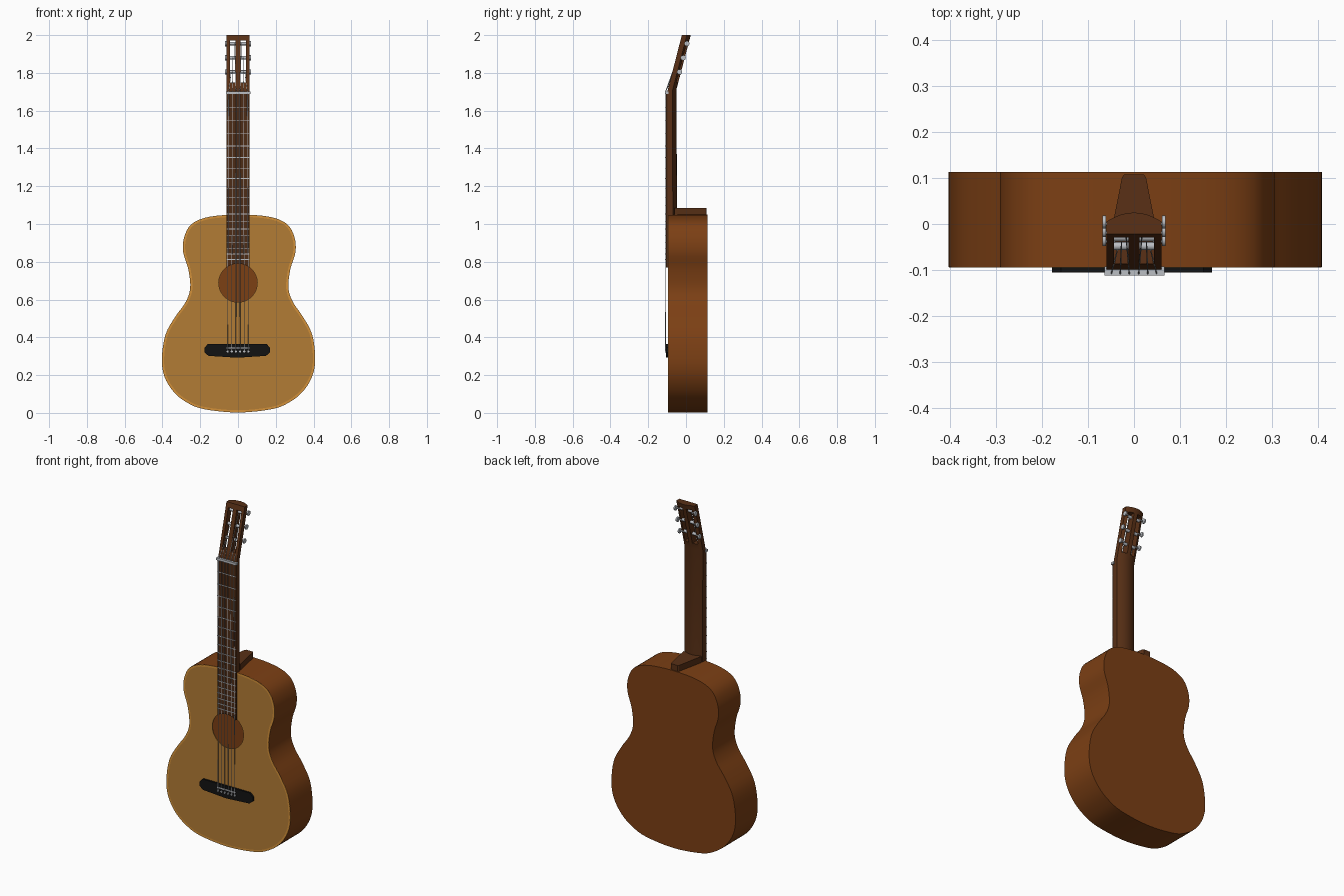
import bpy, bmesh, math
from mathutils import Vector

if "Cube" in bpy.data.objects:
    bpy.data.objects.remove(bpy.data.objects["Cube"])


def material(name, rgb):
    m = bpy.data.materials.new(name)
    m.diffuse_color = (*rgb, 1)
    m.use_nodes = True
    m.node_tree.nodes["Principled BSDF"].inputs["Base Color"].default_value = m.diffuse_color
    return m


SPRUCE = material("spruce", (0.45, 0.2, 0.035))
TRIM = material("trim", (0.65, 0.28, 0.04))
WOOD = material("red_wood", (0.2, 0.05, 0.007))
NECK = material("neck_wood", (0.1, 0.03, 0.008))
BOARD = material("board_wood", (0.075, 0.025, 0.008))
BLACK = material("black", (0.006, 0.006, 0.006))
METAL = material("metal", (0.5, 0.52, 0.55))


def activate(ob):
    bpy.ops.object.select_all(action='DESELECT')
    ob.select_set(True)
    bpy.context.view_layer.objects.active = ob


def link(name, data, mat):
    ob = bpy.data.objects.new(name, data)
    bpy.context.collection.objects.link(ob)
    data.materials.append(mat)
    activate(ob)
    return ob


def smooth(ob, degrees=35):
    activate(ob)
    bpy.ops.object.shade_smooth_by_angle(angle=math.radians(degrees))


def plate(name, loops, lo, hi, mat, upright=True):
    """Flat plate from closed outlines (inner loops are holes)."""
    cu = bpy.data.curves.new(name, 'CURVE')
    cu.dimensions = '2D'
    cu.fill_mode = 'BOTH'
    cu.extrude = (hi - lo) / 2
    for loop in loops:
        sp = cu.splines.new('POLY')
        sp.points.add(len(loop) - 1)
        for p, (a, b) in zip(sp.points, loop):
            p.co = (a, b, 0, 1)
        sp.use_cyclic_u = True
        sp.use_smooth = False
    ob = link(name, cu, mat)
    mid = (lo + hi) / 2
    if upright:
        ob.rotation_euler.x = math.pi / 2
        ob.location.y = mid
    else:
        ob.location.z = mid
    bpy.ops.object.convert(target='MESH')
    return bpy.context.object


def box(name, lo, hi, mat):
    bm = bmesh.new()
    bmesh.ops.create_cube(bm, size=1)
    for v in bm.verts:
        v.co = [(l + h) / 2 + c * (h - l) for l, h, c in zip(lo, hi, v.co)]
    me = bpy.data.meshes.new(name)
    bm.to_mesh(me)
    bm.free()
    return link(name, me, mat)


def rod(name, a, b, r, mat, sides=8):
    a, b = Vector(a), Vector(b)
    bm = bmesh.new()
    bmesh.ops.create_cone(bm, cap_ends=True, segments=sides, radius1=r, radius2=r,
                          depth=(b - a).length)
    me = bpy.data.meshes.new(name)
    bm.to_mesh(me)
    bm.free()
    ob = link(name, me, mat)
    ob.location = (a + b) / 2
    ob.rotation_euler = (b - a).to_track_quat('Z', 'Y').to_euler()
    smooth(ob, 50)
    return ob


def mesh(name, verts, faces, mat):
    me = bpy.data.meshes.new(name)
    me.from_pydata(verts, [], faces)
    return link(name, me, mat)


# body outline: mirrored half profile, smoothed with a spline
half = [(0, .002), (.18, .02), (.27, .055), (.34, .11), (.39, .19), (.406, .285),
        (.388, .415), (.337, .51), (.285, .585), (.26, .66), (.27, .76), (.297, .85),
        (.292, .93), (.252, 1.0), (.16, 1.038), (0, 1.05)]
ctrl = half + [(-x, z) for x, z in half[-2:0:-1]]
ctrl = [(x - .001 + .008 * min(1, z / .6), z) for x, z in ctrl]
outline = []
for i in range(len(ctrl)):
    p0, p1, p2, p3 = [Vector(ctrl[(i + k) % len(ctrl)]) for k in (-1, 0, 1, 2)]
    for s in range(4):
        t = s / 4
        q = .5 * (2 * p1 + (p2 - p0) * t + (2 * p0 - 5 * p1 + 4 * p2 - p3) * t * t
                  + (3 * p1 - p0 - 3 * p2 + p3) * t ** 3)
        outline.append((q.x, q.y))


def inset(loop, d):
    out = []
    for i, (x, z) in enumerate(loop):
        a, b = Vector(loop[i - 1]), Vector(loop[(i + 1) % len(loop)])
        t = (b - a).normalized()
        out.append((x - t.y * d, z + t.x * d))
    return out


# body sides and back as a hollow shell
n = len(outline)
verts = [(x, y, z) for y in (-.0935, .113) for x, z in outline]
faces = [(i, n + i, n + (i + 1) % n, (i + 1) % n) for i in range(n)]
faces.append(tuple(range(2 * n - 1, n - 1, -1)))
body = mesh("body_sides_and_back", verts, faces, WOOD)
mod = body.modifiers.new("thickness", 'SOLIDIFY')
mod.thickness = .006
mod.offset = -1
bpy.ops.object.modifier_apply(modifier=mod.name)
smooth(body)

# soundboard with a sound hole, and its edge trim
HZ, HR = .688, .102
hole = [(HR * math.cos(a * math.pi / 24), HZ + HR * math.sin(a * math.pi / 24)) for a in range(48)]
inner = inset(outline, .012)
plate("soundboard", [inner, hole], -.0945, -.089, SPRUCE)
plate("edge_trim", [inset(outline, .0005), inner], -.0945, -.088, TRIM)

# fretboard with a concave end following the sound hole
a0 = math.acos(.06 / HR)
arc = [a0 + (math.pi - 2 * a0) * k / 10 for k in range(11)]
end = [(HR * math.cos(a), HZ + HR * math.sin(a)) for a in arc]
plate("fretboard", [end + [(-.06, 1.69), (.06, 1.69)]], -.106, -.094, BOARD)

# neck and tilted headstock lofted from a D-shaped section
section = [(-.06, 0), (.06, 0)]
for k in range(13):
    x = .06 * math.cos(math.pi * k / 12)
    section.append((x, .57 + .43 * (1 - (x / .06) ** 2)))
stations = [(1.045, 1.045, -.099, -.048), (1.70, 1.715, -.099, -.05), (2, 2, -.022, .025)]
m = len(section)
verts = [(x, yf + (yb - yf) * t, zf + (zb - zf) * t)
         for zf, zb, yf, yb in stations for x, t in section]
faces = [(r * m + i, r * m + (i + 1) % m, (r + 1) * m + (i + 1) % m, (r + 1) * m + i)
         for r in range(2) for i in range(m)]
faces += [tuple(range(m - 1, -1, -1)), tuple(range(2 * m, 3 * m))]
neck = mesh("neck_and_headstock", verts, faces, NECK)
bm = bmesh.new()
bm.from_mesh(neck.data)
bmesh.ops.recalc_face_normals(bm, faces=bm.faces)
bm.to_mesh(neck.data)
bm.free()

# headstock slots
for s in (-1, 1):
    xs = sorted((s * .012, s * .043))
    cutter = box("slot_cutter", (xs[0], -.3, 1.748), (xs[1], .3, 1.972), NECK)
    cutter.hide_render = True
    activate(neck)
    mod = neck.modifiers.new("slot", 'BOOLEAN')
    mod.operation = 'DIFFERENCE'
    mod.solver = 'EXACT'
    mod.object = cutter
    bpy.ops.object.modifier_apply(modifier=mod.name)
    bpy.data.objects.remove(cutter)
smooth(neck, 25)

# heel cap on the shoulder of the body
plate("heel", [[(-.058, -.06), (.058, -.06), (.026, .102), (.021, .108), (-.021, .108),
                (-.026, .102)]], 1.03, 1.085, NECK, upright=False)

# nut and frets
box("nut", (-.064, -.112, 1.688), (.066, -.092, 1.702), METAL)
SCALE = 1.365
for k in range(1, 19):
    z = 1.695 - SCALE * (1 - 2 ** (-k / 12))
    box(f"fret_{k}", (-.06, -.1085, z - .002), (.06, -.105, z + .002), METAL)

# bridge, saddle
plate("bridge", [[(-.004 + x, z) for x, z in
                  [(0, .292), (.152, .302), (.174, .32), (.174, .345), (.155, .365),
                   (-.155, .365), (-.174, .345), (-.174, .32), (-.152, .302)]]],
      -.105, -.094, BLACK)
box("saddle", (-.06, -.109, .341), (.06, -.104, .347), METAL)


# tuning machines, strings and bridge pins
def head_y(z):
    return -.099 + .257 * (z - 1.7)


PEGS = (1.805, 1.88, 1.955)
for s, side in ((-1, "left"), (1, "right")):
    for k, z in enumerate(PEGS, 1):
        y = head_y(z) + .024
        rod(f"{side}_roller_{k}", (s * .011, y, z), (s * .044, y, z), .009, METAL, 12)
        rod(f"{side}_tuner_shaft_{k}", (s * .04, y + .01, z), (s * .064, y + .01, z), .004, METAL)
        knob = rod(f"{side}_tuner_knob_{k}", (s * .061, y + .014, z), (s * .069, y + .014, z),
                   .014, METAL, 12)

for i in range(6):
    u = (i - 2.5) / 2.5
    s = -1 if u < 0 else 1
    z = PEGS[i if i < 3 else 5 - i]
    low, nut = (u * .055, -.1085, .33), (u * .05, -.1105, 1.695)
    tip = (s * (.018 + .018 * (abs(u) - .2) / .8), head_y(z) + .016, z)
    rod(f"string_{i + 1}", low, nut, .0016, METAL, 6)
    rod(f"string_end_{i + 1}", nut, tip, .0016, METAL, 6)
    rod(f"bridge_pin_{i + 1}", (u * .055, -.103, .325), (u * .055, -.1115, .325), .006, METAL, 10)
